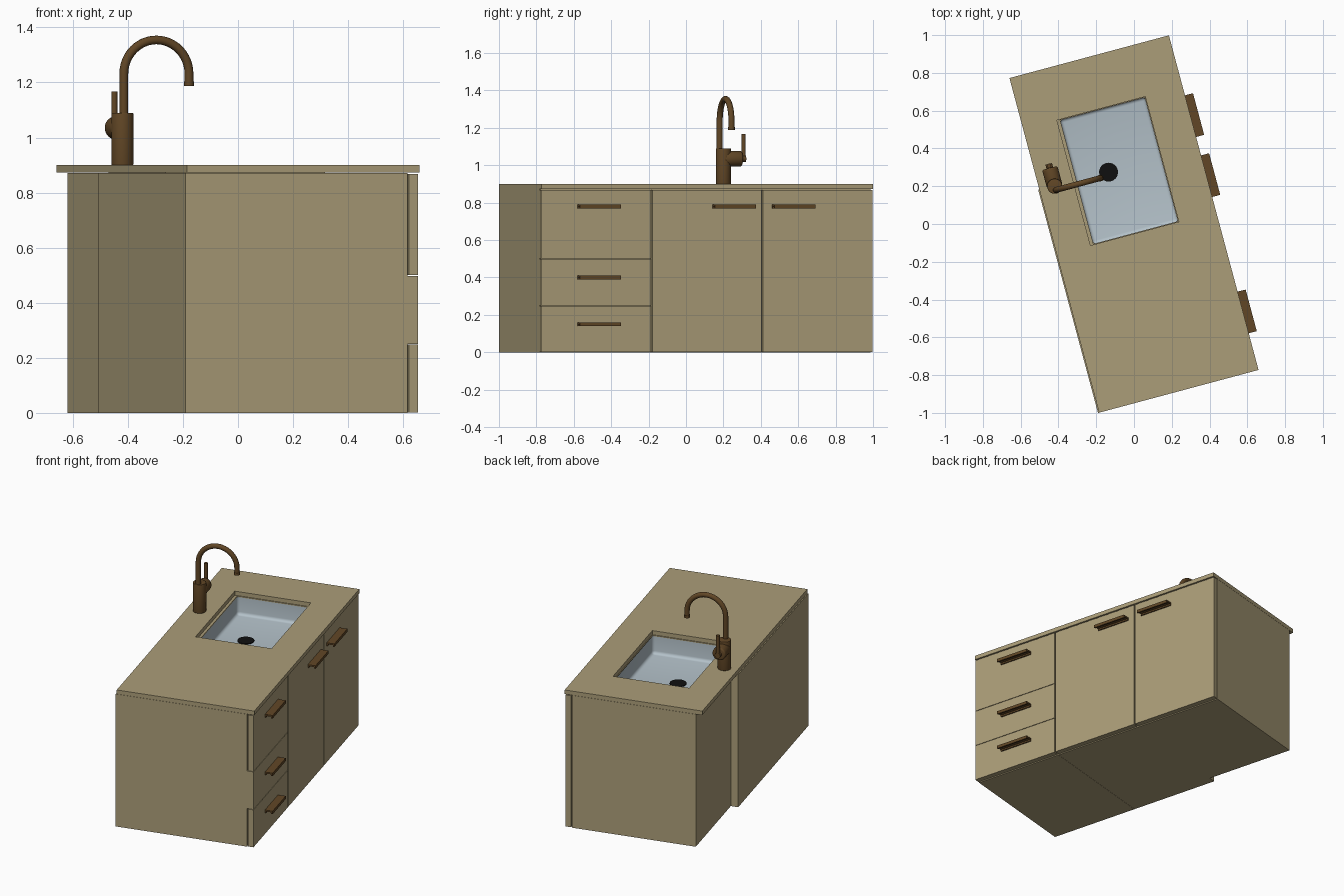
import bpy, bmesh, math
from mathutils import Matrix, Vector

if "Cube" in bpy.data.objects:
    bpy.data.objects.remove(bpy.data.objects["Cube"], do_unlink=True)

TURN = Matrix.Rotation(math.radians(15), 4, 'Z')   # whole unit is turned in plan


def material(name, rgb):
    m = bpy.data.materials.new(name)
    m.use_nodes = True
    m.diffuse_color = (*rgb, 1)
    bsdf = next(n for n in m.node_tree.nodes if n.type == 'BSDF_PRINCIPLED')
    bsdf.inputs["Base Color"].default_value = (*rgb, 1)
    return m


WOOD = material("pale_wood", (0.41, 0.34, 0.19))
BRONZE = material("dark_bronze", (0.12, 0.062, 0.019))
STEEL = material("basin_steel", (0.45, 0.53, 0.58))
BLACK = material("drain_black", (0.005, 0.005, 0.005))


def finish(bm, name, mat, smooth=False):
    me = bpy.data.meshes.new(name)
    bm.to_mesh(me)
    bm.free()
    me.transform(TURN)
    me.materials.append(mat)
    ob = bpy.data.objects.new(name, me)
    bpy.context.collection.objects.link(ob)
    if smooth:
        bpy.ops.object.select_all(action='DESELECT')
        ob.select_set(True)
        bpy.context.view_layer.objects.active = ob
        bpy.ops.object.shade_smooth_by_angle(angle=math.radians(40))
    return ob


def add_box(bm, x, y, z):
    size = Vector((x[1] - x[0], y[1] - y[0], z[1] - z[0]))
    mid = Vector((sum(x), sum(y), sum(z))) / 2
    mat = Matrix.Translation(mid) @ Matrix.Diagonal((*size, 1))
    return bmesh.ops.create_cube(bm, size=1, matrix=mat)["verts"]


def box(name, x, y, z, mat=WOOD):
    bm = bmesh.new()
    add_box(bm, x, y, z)
    return finish(bm, name, mat)


def rod(name, start, end, radius, mat=BRONZE, bevel=0.0):
    a, b = Vector(start), Vector(end)
    bm = bmesh.new()
    spin = (b - a).to_track_quat('Z', 'Y').to_matrix().to_4x4()
    bmesh.ops.create_cone(bm, cap_ends=True, segments=32, radius1=radius, radius2=radius,
                          depth=(b - a).length, matrix=Matrix.Translation((a + b) / 2) @ spin)
    if bevel:
        rims = [e for e in bm.edges if any(len(f.verts) > 4 for f in e.link_faces)]
        bmesh.ops.bevel(bm, geom=rims, offset=bevel, segments=3, affect='EDGES', profile=0.5)
    return finish(bm, name, mat, True)


def frame(name, outer, inner, z):
    """Flat slab with a rectangular hole; outer and inner are (x0, x1, y0, y1)."""
    bm = bmesh.new()
    loops = []
    for x0, x1, y0, y1 in (outer, inner):
        for h in z:
            loops.append([bm.verts.new((x, y, h)) for x, y in ((x0, y0), (x1, y0), (x1, y1), (x0, y1))])
    ob, ot, ib, it = loops
    for p, q in ((ob, ot), (ot, it), (it, ib), (ib, ob)):
        for i in range(4):
            j = (i + 1) % 4
            bm.faces.new((p[i], p[j], q[j], q[i]))
    bmesh.ops.recalc_face_normals(bm, faces=bm.faces)
    return finish(bm, name, WOOD)


# Key plan dimensions
END, THIRD = 0.917, 0.306
FRONT, BACK, SHORT_BACK = 0.391, -0.443, -0.396
TOP = 0.872

# Worktop with sink opening, and the narrow ledge below it
frame("worktop", (-0.437, 0.437, -END, END), (-0.252, 0.232, -0.05, 0.636), (0.873, 0.9))
frame("sink_ledge", (-0.3, 0.3, -0.1, 0.7), (-0.235, 0.228, -0.046, 0.632), (0.866, 0.8725))

# Drawer cabinet
box("drawer_cabinet", (BACK, FRONT), (-END, -THIRD - 0.001), (0, TOP))

# Sink cabinets: stepped hollow shell, open at the top for the basin
bm = bmesh.new()
plan = [(BACK, -THIRD), (FRONT, -THIRD), (FRONT, END), (SHORT_BACK, END), (SHORT_BACK, THIRD), (BACK, THIRD)]
low = [bm.verts.new((x, y, 0)) for x, y in plan]
high = [bm.verts.new((x, y, TOP)) for x, y in plan]
bm.faces.new(low[::-1])
for i in range(len(plan)):
    j = (i + 1) % len(plan)
    bm.faces.new((low[i], low[j], high[j], high[i]))
shell = finish(bm, "sink_cabinets", WOOD)
walls = shell.modifiers.new("wall_thickness", 'SOLIDIFY')
walls.thickness = 0.016
walls.offset = -1

# Doors and drawer fronts
GAP = 0.004
box("middle_door", (0.397, 0.432), (-THIRD + GAP, THIRD - GAP), (0.002, 0.868))
box("end_door", (0.397, 0.432), (THIRD + GAP, END), (0.002, 0.868))
drawers = (("lower", 0.002, 0.248, 0.397), ("middle", 0.251, 0.498, 0.391), ("upper", 0.501, 0.868, 0.397))
for label, z0, z1, back in drawers:
    box(label + "_drawer_front", (back, 0.432), (-END, -THIRD - GAP), (z0, z1))


# Edge pulls: flat plate with a turned-down lip and a mounting strip
def pull(name, y, z):
    span = (y - 0.114, y + 0.114)
    bm = bmesh.new()
    add_box(bm, (0.432, 0.481), span, (z, z + 0.01))
    add_box(bm, (0.471, 0.481), span, (z - 0.01, z))
    add_box(bm, (0.432, 0.440), span, (z - 0.01, z))
    finish(bm, name, BRONZE)


pull("end_door_pull", 0.474, 0.78)
pull("middle_door_pull", 0.145, 0.78)
for label, z in (("lower", 0.15), ("middle", 0.4), ("upper", 0.78)):
    pull(label + "_drawer_pull", -0.602, z)

# Basin: open box with rounded corners, facing inward
bm = bmesh.new()
add_box(bm, (-0.237, 0.232), (-0.05, 0.636), (0.75, 0.868))
bm.normal_update()
bmesh.ops.delete(bm, geom=[f for f in bm.faces if f.normal.z > 0.9], context='FACES')
bmesh.ops.bevel(bm, geom=[e for e in bm.edges if not e.is_boundary], offset=0.02,
                segments=4, affect='EDGES', profile=0.5)
bmesh.ops.reverse_faces(bm, faces=bm.faces)
finish(bm, "basin", STEEL, True)
rod("drain", (-0.059, 0.3, 0.745), (-0.059, 0.3, 0.755), 0.05, BLACK)

# Tap body, side valve and lever
TX, TY = -0.354, 0.302
rod("tap_body", (TX, TY, 0.9), (TX, TY, 1.09), 0.04, bevel=0.003)
rod("tap_valve", (TX, TY, 1.035), (TX, TY + 0.1, 1.035), 0.042, bevel=0.01)
rod("lever_hub", (TX, TY + 0.098, 1.035), (TX, TY + 0.122, 1.035), 0.018)
rod("tap_lever", (TX, TY + 0.112, 1.025), (TX, TY + 0.112, 1.167), 0.011)

# Gooseneck spout
NECK_Y, R, ARC_Z = TY - 0.021, 0.1225, 1.232
path = [(TX, NECK_Y, 1.08)]
for i in range(25):
    a = math.pi * (1 - i / 24)
    path.append((TX + R + R * math.cos(a), NECK_Y, ARC_Z + R * math.sin(a)))
path.append((TX + 2 * R, NECK_Y, 1.19))
curve = bpy.data.curves.new("tap_spout", 'CURVE')
curve.dimensions = '3D'
curve.bevel_depth = 0.016
curve.bevel_resolution = 4
curve.use_fill_caps = True
spline = curve.splines.new('POLY')
spline.points.add(len(path) - 1)
for point, co in zip(spline.points, path):
    point.co = (*(TURN @ Vector(co)), 1)
curve.materials.append(BRONZE)
bpy.context.collection.objects.link(bpy.data.objects.new("tap_spout", curve))
rod("spout_tip", (TX + 2 * R, NECK_Y, 1.188), (TX + 2 * R, NECK_Y, 1.204), 0.0175)
